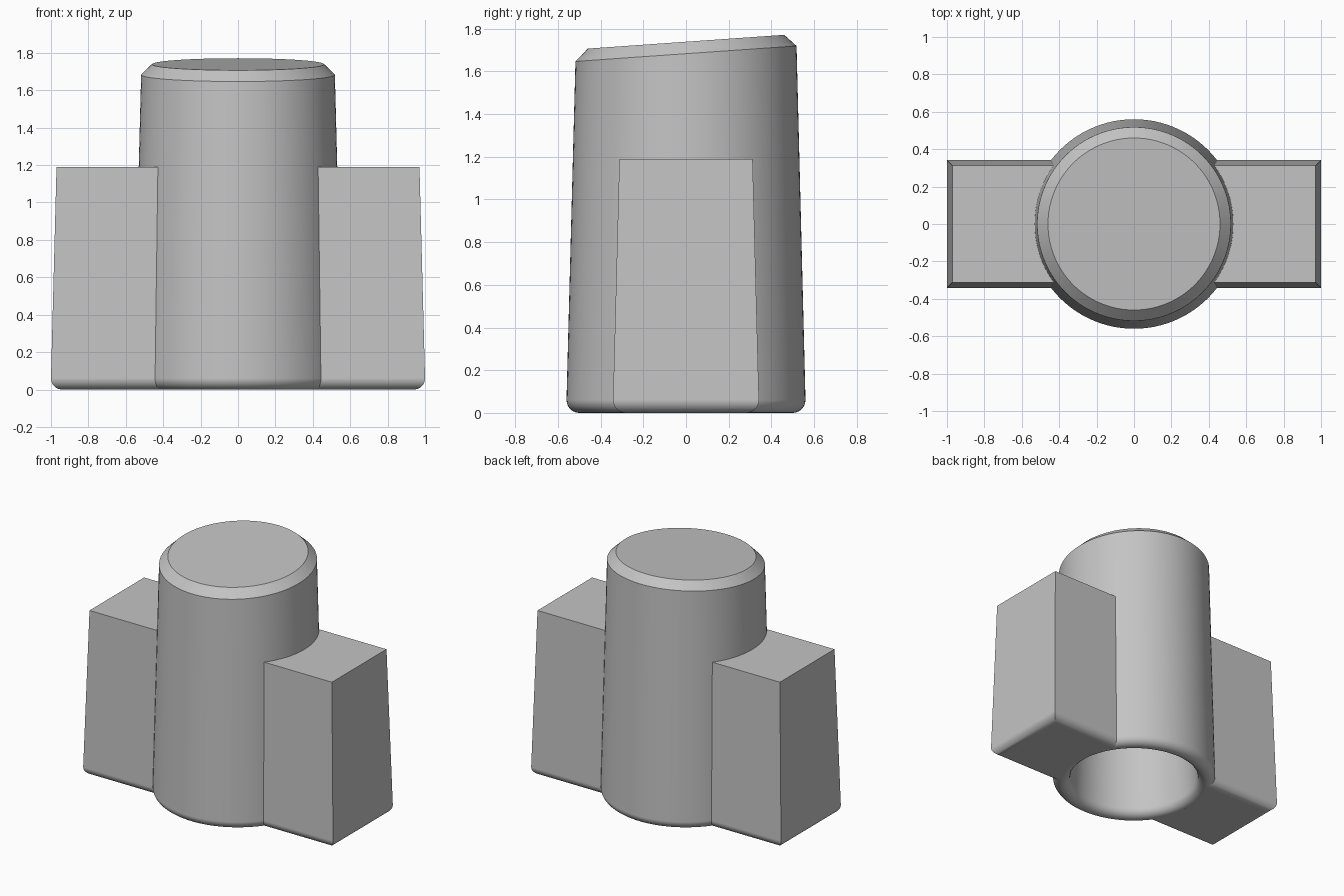
import bpy, bmesh
from math import sin, cos, pi, radians, sqrt, asin

cube = bpy.data.objects.get("Cube")
if cube:
    bpy.data.objects.remove(cube, do_unlink=True)

GREY = (0.55, 0.55, 0.55, 1)
mat = bpy.data.materials.new("light_grey")
mat.use_nodes = True
mat.diffuse_color = GREY
mat.node_tree.nodes["Principled BSDF"].inputs["Base Color"].default_value = GREY

FILLET = 0.06      # rounding of the lower edges
RIM = 0.50         # middle radius of the tube wall
DRAFT = 0.025      # taper per unit of height
SLOPE = 0.07       # tilt of the top


def loft(name, rings, closed_loop=False):
    """Skin a list of equal rings; cap both ends."""
    bm = bmesh.new()
    loops = [[bm.verts.new(p) for p in ring] for ring in rings]
    for a, b in zip(loops, loops[1:]):
        for i in range(len(a)):
            j = (i + 1) % len(a)
            bm.faces.new((a[i], a[j], b[j], b[i]))
    bm.faces.new(loops[0][::-1])
    bm.faces.new(loops[-1])
    bmesh.ops.recalc_face_normals(bm, faces=bm.faces)
    mesh = bpy.data.meshes.new(name)
    bm.to_mesh(mesh)
    bm.free()
    mesh.materials.append(mat)
    obj = bpy.data.objects.new(name, mesh)
    bpy.context.collection.objects.link(obj)
    bpy.ops.object.select_all(action="DESELECT")
    obj.select_set(True)
    bpy.context.view_layer.objects.active = obj
    bpy.ops.object.shade_smooth_by_angle(angle=radians(30))
    weighted = obj.modifiers.new("flat_caps", "WEIGHTED_NORMAL")
    weighted.keep_sharp = True
    return obj


def circle(radius, z, tilt=0, count=96):
    angles = [2 * pi * i / count for i in range(count)]
    return [(radius * cos(a), radius * sin(a), z + tilt * radius * sin(a))
            for a in angles]


# Hollow tapered body: bore ceiling, bore, round rim, outer wall, bevelled top
rings = [circle(0.40, 1.62, SLOPE)]
for i in range(13):
    a = pi * i / 12
    rings.append(circle(RIM - FILLET * cos(a), FILLET - FILLET * sin(a)))
rings += [circle(0.518, 1.683, SLOPE), circle(0.46, 1.739, SLOPE)]
loft("hollow_body", rings)


# Side lugs: tapered blocks whose inner end follows the body wall
def lug_ring(side, z, inset):
    half = 0.342 - inset
    outer = 1.0 - inset
    reach = asin(half / RIM)
    steps = 16
    arc = [reach * (1 - 2 * i / steps) for i in range(steps + 1)]
    ring = [(outer, -half), (outer, half)]
    ring += [(RIM * cos(a), RIM * sin(a)) for a in arc]
    return [(side * x, y, z) for x, y in ring]


for name, side in (("left_lug", 1), ("right_lug", -1)):
    levels = []
    for i in range(9):
        a = pi / 2 * i / 8
        levels.append((FILLET * (1 - cos(a)), FILLET * (1 - sin(a))))
    levels.append((1.19, DRAFT * 1.19))
    loft(name, [lug_ring(side, z, inset) for z, inset in levels])
